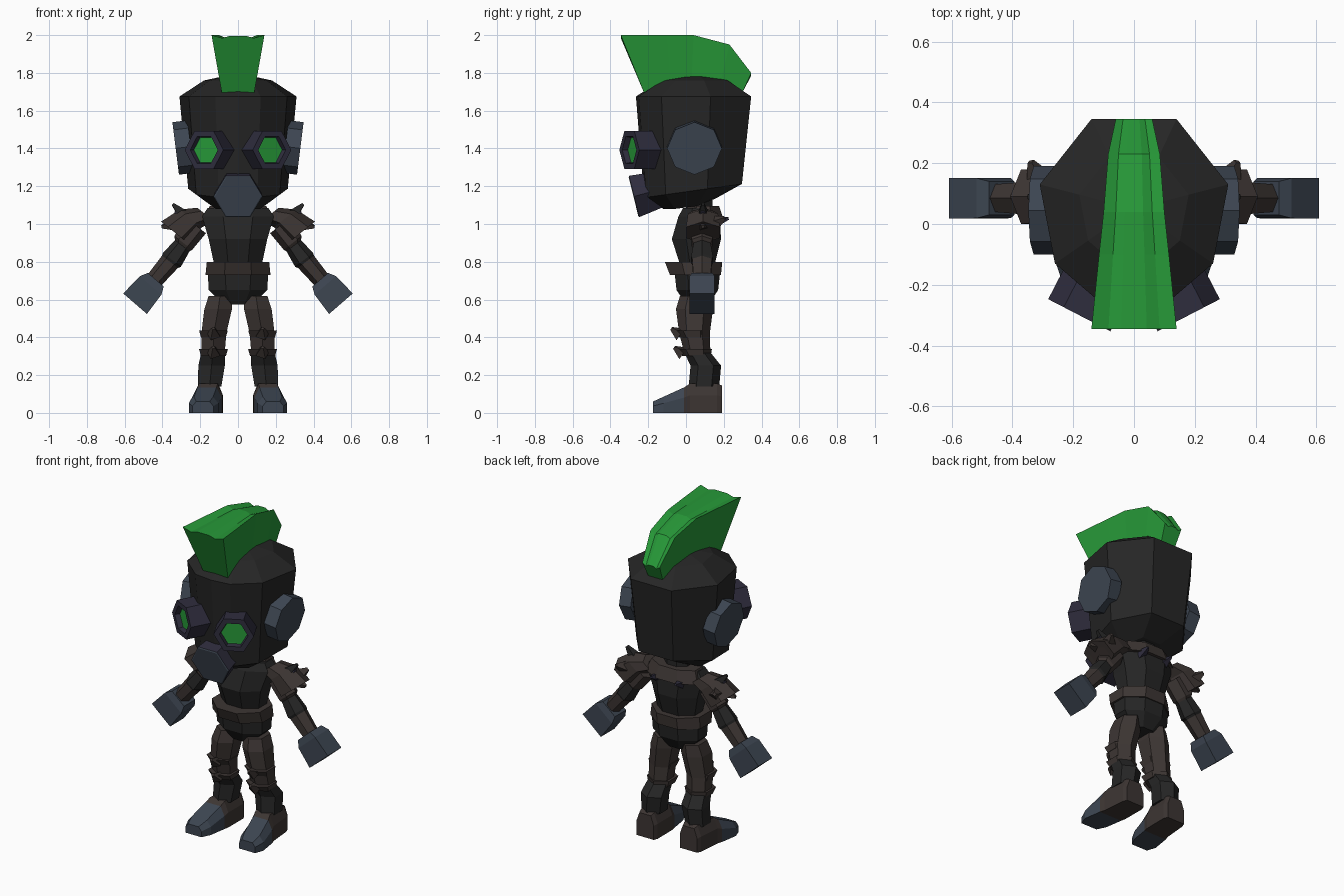
import bpy, bmesh, math
from mathutils import Vector

if "Cube" in bpy.data.objects:
    bpy.data.objects.remove(bpy.data.objects["Cube"])

COLOURS = {
    "charcoal": (0.019, 0.019, 0.019),
    "brown_leather": (0.046, 0.036, 0.033),
    "steel_blue": (0.046, 0.060, 0.083),
    "dark_purple": (0.028, 0.026, 0.047),
    "green": (0.020, 0.320, 0.040),
}
MATS = {}
for key, c in COLOURS.items():
    MATS[key] = bpy.data.materials.new(key)
    MATS[key].diffuse_color = (*c, 1)


def loft(name, rings, mats, mirror=False):
    """Skin closed rings; mats gives one colour per segment, the last also colours the end cap."""
    if isinstance(mats, str):
        mats = [mats] * (len(rings) - 1)
    slots = list(dict.fromkeys(mats))
    bm = bmesh.new()
    vs = [[bm.verts.new(p) for p in r] for r in rings]
    n = len(rings[0])
    bm.faces.new(vs[0]).material_index = slots.index(mats[0])
    bm.faces.new(vs[-1]).material_index = slots.index(mats[-1])
    for k in range(len(rings) - 1):
        m = slots.index(mats[min(k, len(mats) - 1)])
        for i in range(n):
            j = (i + 1) % n
            bm.faces.new((vs[k][i], vs[k][j], vs[k + 1][j], vs[k + 1][i])).material_index = m
    bmesh.ops.recalc_face_normals(bm, faces=bm.faces)
    me = bpy.data.meshes.new(name)
    bm.to_mesh(me)
    bm.free()
    for s in slots:
        me.materials.append(MATS[s])
    ob = bpy.data.objects.new(name, me)
    bpy.context.collection.objects.link(ob)
    if mirror:
        ob.modifiers.new("mirror", "MIRROR").use_clip = False
    return ob


def tube(name, stations, mats, n=8, u=(0, 1, 0), axis=None, flat=True, mirror=False):
    """Stations are (x, y, z, half size along u, half size across)."""
    a = Vector(axis) if axis else Vector(stations[-1][:3]) - Vector(stations[0][:3])
    a.normalize()
    u = Vector(u)
    u = (u - a * u.dot(a)).normalized()
    v = a.cross(u)
    ph = math.pi / n if flat else 0
    rings = []
    for x, y, z, ru, rv in stations:
        k = 1 / math.cos(ph)
        rings.append([Vector((x, y, z)) + u * (ru * k * math.cos(ph + i * math.tau / n))
                      + v * (rv * k * math.sin(ph + i * math.tau / n)) for i in range(n)])
    return loft(name, rings, mats, mirror)


def spike(name, base, tip, r, mat):
    """Small four-sided thorn, made on both sides."""
    tube(name, [(*base, r, r), (*tip, r * 0.25, r * 0.25)], mat, n=4,
         u=(0.3, 1, 0.2), mirror=True)


# Head: faceted plan outline scaled at each level
half = [(0, -.265), (.12, -.25), (.26, -.13), (.31, .13), (.14, .345)]
plan = half + [(-x, y) for x, y in reversed(half[1:])]


def head_ring(s, cy, z):
    pts = [(x * s, cy + (y - cy) * s) for x, y in plan]
    return [(x, y, z(y)) for x, y in pts]


loft("head", [
    head_ring(.45, 0, lambda y: 1.08 + max(0, y - .02) * .4),
    head_ring(.85, .02, lambda y: 1.14 + (y + .22) * .14),
    head_ring(1, 0, lambda y: 1.675),
    head_ring(.58, .05, lambda y: 1.76),
    head_ring(.2, .05, lambda y: 1.785)], "charcoal")

# Mohawk crest with a grooved top
crest = [(-.345, 2.0, .14, -.22, 1.69, .085), (-.1, 2.0, .115, -.08, 1.74, .08),
         (.04, 2.0, .1, .03, 1.76, .075), (.23, 1.95, .085, .18, 1.74, .07),
         (.345, 1.80, .06, .30, 1.70, .05)]
loft("mohawk", [[(-wb, yb, zb)]
                + [(f * wt, yt, zt - d) for f, d in
                   ((-1, 0), (-.6, .016), (-.3, .004), (.3, .004), (.6, .016), (1, 0))]
                + [(wb, yb, zb)] for yt, zt, wt, yb, zb, wb in crest], "green")

# Ear discs
tube("ear_disc", [(.25, .045, 1.41, .145, .14), (.33, .045, 1.40, .145, .14)],
     "steel_blue", flat=False, mirror=True)

# Goggles: hexagonal tubes with a recessed lens
gx, gy = .46, -.89
goggle = [(-.20, .115), (0, .115), (0, .082), (-.03, .076)]
tube("goggle", [(.18 + gx * d, -.30 + gy * d, 1.392, r, r) for d, r in goggle] +
     [(.18 - gx * .031, -.30 - gy * .031, 1.392, .07, .07)],
     ["dark_purple"] * 3 + ["green"], n=6, u=(.89, .46, 0), axis=(gx, gy, 0),
     flat=False, mirror=True)

# Breathing mask
tube("mask", [(0, -.135, 1.185, .115, .11), (0, -.274, 1.146, .13, .13),
              (0, -.278, 1.145, .122, .122)],
     ["dark_purple", "steel_blue"], n=6, u=(1, 0, 0), axis=(0, -.97, -.24), flat=False)

# Torso, collar, belt and pelvis
UP = dict(u=(1, 0, 0), axis=(0, 0, 1))
tube("neck", [(0, .07, 1.04, .08, .07), (0, .07, 1.14, .08, .07)], "charcoal", **UP)
tube("torso", [(0, .06, .78, .125, .09), (0, .055, .92, .155, .13),
               (0, .07, 1.04, .19, .11), (0, .07, 1.085, .16, .085)], "charcoal", **UP)
tube("collar", [(0, .10, 1.02, .18, .10), (0, .09, 1.095, .15, .085)], "brown_leather", **UP)
tube("belt", [(0, .05, .73, .172, .135), (0, .04, .80, .165, .152)], "brown_leather", **UP)
tube("pelvis", [(0, .06, .575, .08, .06), (0, .06, .65, .155, .11),
                (0, .06, .74, .16, .12)], "charcoal", **UP)

# Arms
tube("shoulder_pad", [(.17, .09, 1.05, .06, .05), (.25, .09, 1.03, .08, .065),
                      (.335, .09, .955, .09, .08), (.32, .09, .945, .06, .055)],
     "brown_leather", n=6, axis=(.62, 0, -.78), mirror=True)
tube("arm", [(.22, .085, .99, .055, .055), (.29, .085, .90, .055, .052),
             (.295, .085, .885, .045, .042), (.35, .085, .81, .058, .052),
             (.36, .085, .80, .052, .046), (.445, .085, .70, .045, .04)],
     ["brown_leather", "brown_leather", "charcoal", "charcoal", "brown_leather"],
     n=6, mirror=True)
tube("hand", [(.435, .085, .705, .055, .055), (.462, .085, .675, .066, .075),
              (.545, .085, .578, .067, .083)], "steel_blue", n=4, mirror=True)

# Thorns and studs on shoulders and back
spike("shoulder_thorn", (.28, .09, 1.04), (.345, .09, 1.105), .03, "charcoal")
spike("shoulder_stud", (.29, .09, 1.03), (.33, .09, 1.07), .035, "dark_purple")
spike("outer_thorn", (.33, .09, 1.0), (.405, .09, .985), .03, "brown_leather")
spike("rear_shoulder_thorn", (.31, .14, 1.0), (.34, .205, 1.03), .035, "brown_leather")
spike("back_stud", (.08, .15, 1.01), (.085, .225, 1.03), .025, "dark_purple")

# Legs
tube("leg", [(.095, .055, .62, .06, .075), (.105, .045, .55, .073, .085),
             (.128, .045, .42, .066, .07), (.132, .06, .32, .062, .06),
             (.14, .105, .25, .07, .07), (.15, .095, .14, .062, .07)],
     ["brown_leather"] * 3 + ["charcoal"] * 2, n=6, mirror=True, **UP)
# Knee guards with upturned front edges
for z, yc in ((.425, .03), (.325, .045)):
    tube("knee_guard", [(.13, yc + .01, z - .025, .066, .065), (.13, yc, z + .012, .076, .08)],
         "brown_leather", n=6, mirror=True, **UP)
    spike("knee_thorn", (.13, yc - .06, z - .01), (.13, yc - .108, z + .022), .028,
          "brown_leather")

# Boots with steel toe caps
boot = [(.19, .15, .06, .145), (.165, .15, .07, .155), (.02, .157, .076, .155),
        (-.01, .165, .078, .135), (-.12, .182, .078, .085), (-.175, .186, .055, .06)]
loft("boot", [[(x - w, y, 0), (x - w, y, z * .6), (x - w * .65, y, z),
               (x + w * .65, y, z), (x + w, y, z * .6), (x + w, y, 0)]
              for y, x, w, z in boot],
     ["brown_leather"] * 3 + ["steel_blue"] * 2, mirror=True)

for m in bpy.data.materials:
    if m.users and not m.is_grease_pencil:
        m.use_nodes = True
        m.node_tree.nodes["Principled BSDF"].inputs["Base Color"].default_value = m.diffuse_color
